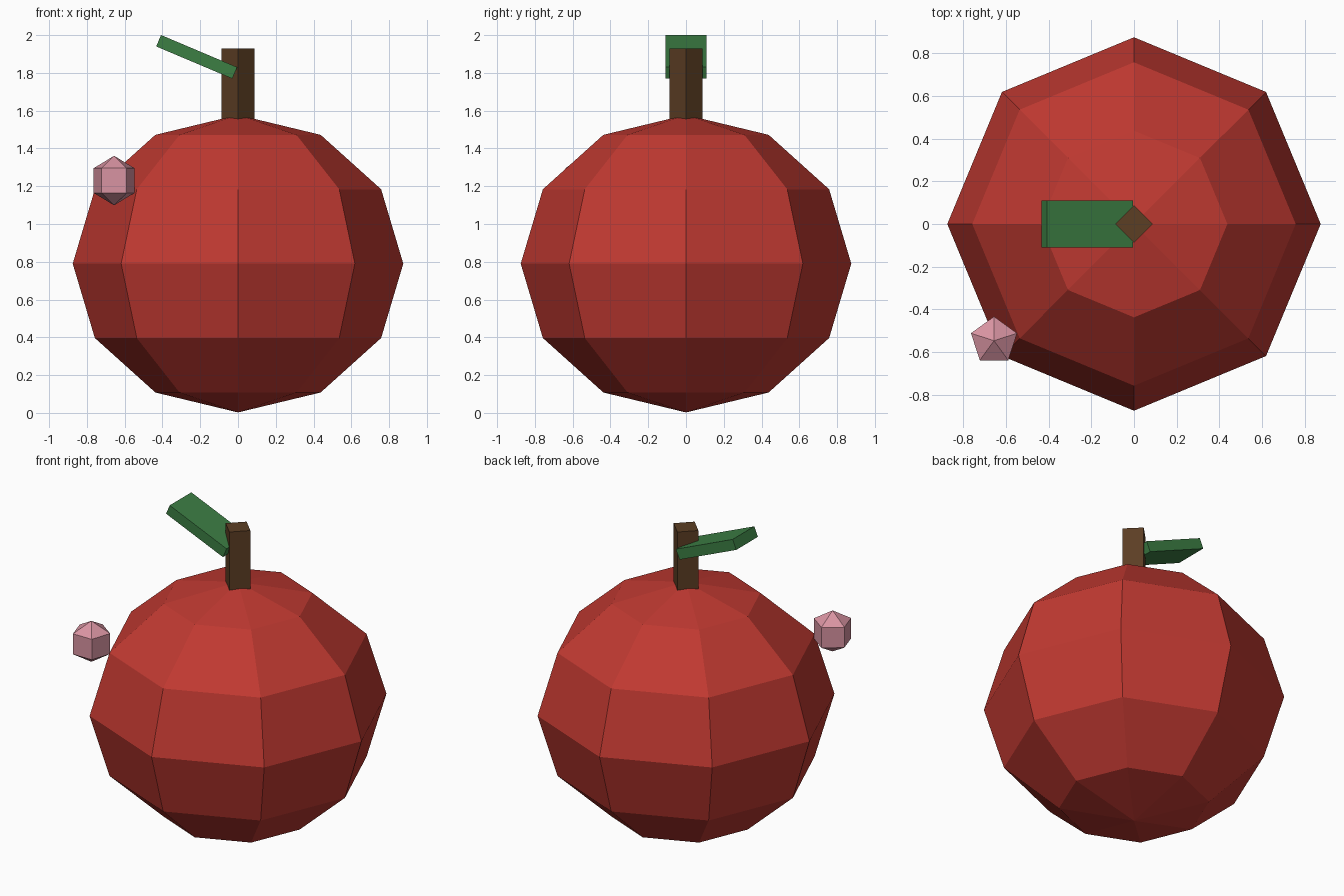
import bpy, bmesh, math
from mathutils import Matrix, Vector

if "Cube" in bpy.data.objects:
    bpy.data.objects.remove(bpy.data.objects["Cube"])


def material(name, r, g, b):
    # sRGB bytes to linear diffuse colour
    lin = [((c / 255 + 0.055) / 1.055) ** 2.4 for c in (r, g, b)]
    m = bpy.data.materials.new(name)
    m.diffuse_color = (*lin, 1)
    m.use_nodes = True
    m.node_tree.nodes["Principled BSDF"].inputs["Base Color"].default_value = m.diffuse_color
    return m


def finish(bm, name, mat, loc=(0, 0, 0)):
    bmesh.ops.recalc_face_normals(bm, faces=bm.faces[:])
    me = bpy.data.meshes.new(name)
    bm.to_mesh(me)
    bm.free()
    me.materials.append(mat)
    ob = bpy.data.objects.new(name, me)
    ob.location = loc
    bpy.context.collection.objects.link(ob)
    return ob


def faceted_ball(name, mat, loc, radius, height, sides, bands):
    # rings of vertices between two poles, with one corner facing +y
    bm = bmesh.new()
    rings = []
    for i in range(1, bands):
        lat = math.pi * i / bands
        r, z = radius * math.sin(lat), height * math.cos(lat)
        rings.append([bm.verts.new((r * math.sin(math.tau * k / sides),
                                    r * math.cos(math.tau * k / sides), z))
                      for k in range(sides)])
    top = bm.verts.new((0, 0, height))
    bottom = bm.verts.new((0, 0, -height))
    for k in range(sides):
        n = (k + 1) % sides
        bm.faces.new((top, rings[0][k], rings[0][n]))
        bm.faces.new((bottom, rings[-1][n], rings[-1][k]))
        for a, b in zip(rings, rings[1:]):
            bm.faces.new((a[k], b[k], b[n], a[n]))
    return finish(bm, name, mat, loc)


def box(name, mat, size, loc, angle, axis):
    bm = bmesh.new()
    bmesh.ops.create_cube(bm, size=1)
    bmesh.ops.scale(bm, vec=Vector(size), verts=bm.verts)
    bmesh.ops.rotate(bm, matrix=Matrix.Rotation(angle, 3, axis), verts=bm.verts)
    return finish(bm, name, mat, loc)


red = material("fruit red", 192, 57, 49)
brown = material("stem brown", 92, 62, 36)
green = material("leaf green", 60, 126, 68)
pink = material("worm pink", 217, 148, 162)

# fruit body
faceted_ball("fruit_body", red, (0, 0, 0.79), 0.875, 0.7875, 8, 6)

# square stem standing on its corner
side = 0.0875 * math.sqrt(2)
box("stem", brown, (side, side, 0.43), (0, 0, 1.715), math.pi / 4, 'Z')

# leaf slab rising to the left
box("leaf", green, (0.4375, 0.2188, 0.0656), (-0.2188, 0, 1.885), 0.4, 'Y')

# worm head on the left shoulder
faceted_ball("worm_head", pink, (-0.656, -0.547, 1.23), 0.131, 0.131, 5, 3)
